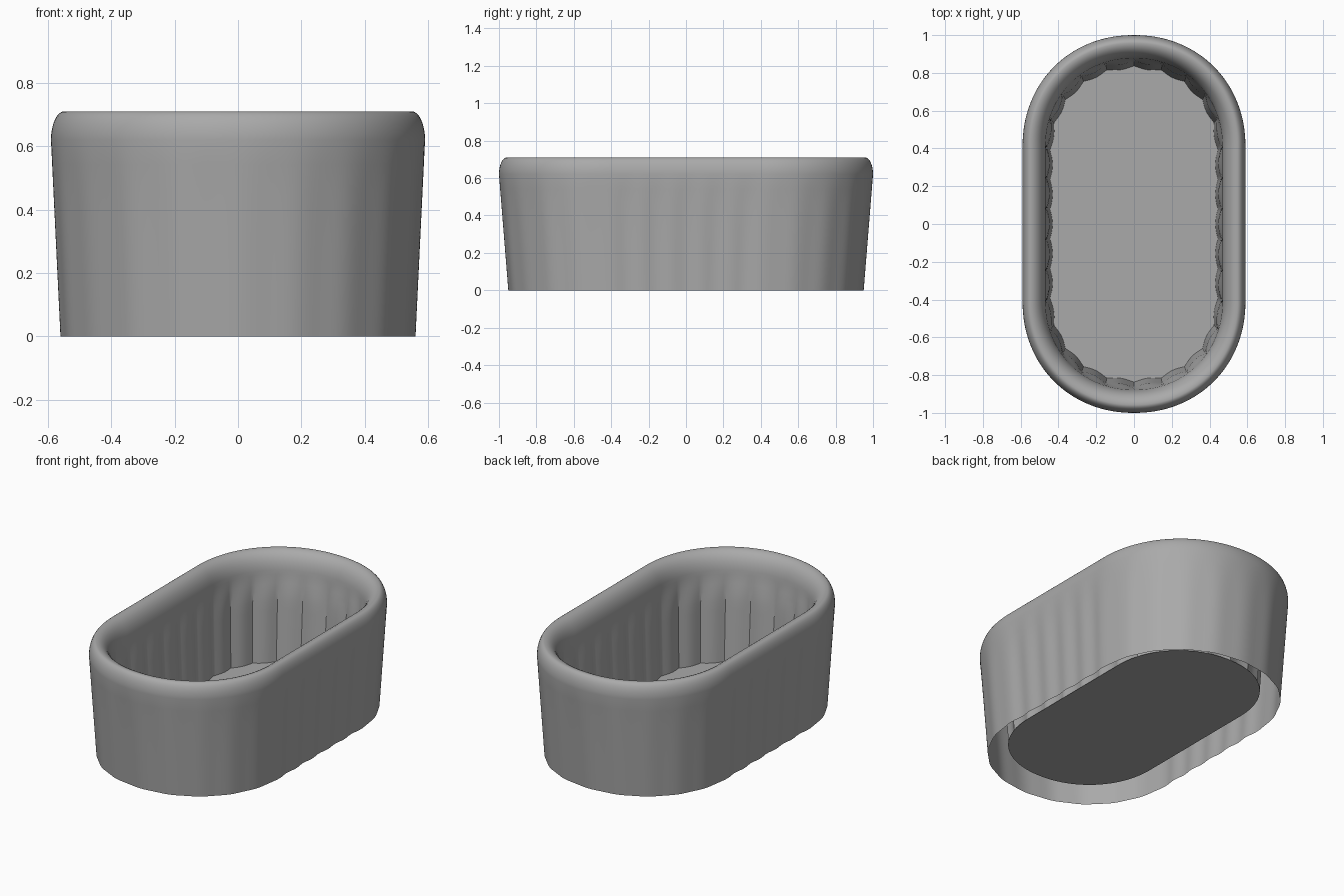
import bpy, bmesh
from math import sin, cos, pi

cube = bpy.data.objects.get("Cube")
if cube:
    bpy.data.objects.remove(cube)

STEPS = 10          # points along each flute
END, SIDE = 10, 5   # flutes round each end and along each side
FULLNESS = 0.96     # below 1 swells the shoulders of the oval a little

stone = bpy.data.materials.new("grey stone")
stone.use_nodes = True
grey = (0.4, 0.4, 0.4, 1)
stone.diffuse_color = grey
stone.node_tree.nodes["Principled BSDF"].inputs["Base Color"].default_value = grey


def swell(v):
    return abs(v) ** FULLNESS * (1 if v >= 0 else -1)


def oval(radius, z, end_depth=0.0, side_depth=0.0, sharpness=1):
    """Stadium outline with lobes pressed inward; sharpness 2 gives soft waves."""
    half = 0.39 + 0.02 * min(z / 0.62, 1)
    pts = []
    for turn in (1, -1):
        for i in range(END * STEPS):
            a = pi * i / (END * STEPS)
            r = radius - end_depth * abs(sin(pi * i / STEPS)) ** sharpness
            pts.append((turn * r * swell(cos(a)), turn * (half + r * swell(sin(a))), z))
        for i in range(SIDE * STEPS):
            r = radius - side_depth * abs(sin(pi * i / STEPS)) ** sharpness
            y = half * (1 - 2 * i / (SIDE * STEPS))
            pts.append((-turn * r, turn * y, z))
    return pts


def loft(name, rings, cap=False):
    bm = bmesh.new()
    loops = [[bm.verts.new(p) for p in ring] for ring in rings]
    n = len(loops[0])
    for low, high in zip(loops, loops[1:]):
        for i in range(n):
            j = (i + 1) % n
            bm.faces.new((low[i], low[j], high[j], high[i]))
    if cap:
        bm.faces.new(loops[-1])
    mesh = bpy.data.meshes.new(name)
    bm.to_mesh(mesh)
    bm.free()
    mesh.materials.append(stone)
    obj = bpy.data.objects.new(name, mesh)
    bpy.context.collection.objects.link(obj)
    bpy.ops.object.select_all(action='DESELECT')
    obj.select_set(True)
    bpy.context.view_layer.objects.active = obj
    bpy.ops.object.shade_smooth_by_angle(angle=0.6)


# Tapered outer wall, open underneath, with faint waves fading below the rim
outer = []
for k in range(9):
    f = k / 8
    fade = 1 - f ** 5
    outer.append(oval(0.56 + 0.03 * f, 0.62 * f, 0.004 * fade, 0.008 * fade, 2))

# Rounded rim, tight outside and sloping more gently inside
rim = []
for k in range(1, 16):
    a = pi * k / 16
    width, drop = (0.042, 0.09) if k < 8 else (0.081, 0.13)
    rim.append(oval(0.548 + width * cos(a), 0.71 - drop * (1 - sin(a))))

# Fluted inner wall down to the floor
inner = []
for k in range(11):
    f = k / 10
    fade = min(1, f * 4)
    inner.append(oval(0.467 - 0.022 * f, 0.58 - 0.52 * f, 0.016 * fade, 0.014 * fade))

loft("planter_shell", outer + rim + inner)

# Raised floor
loft("planter_floor", [oval(0.445, 0.06)], cap=True)
